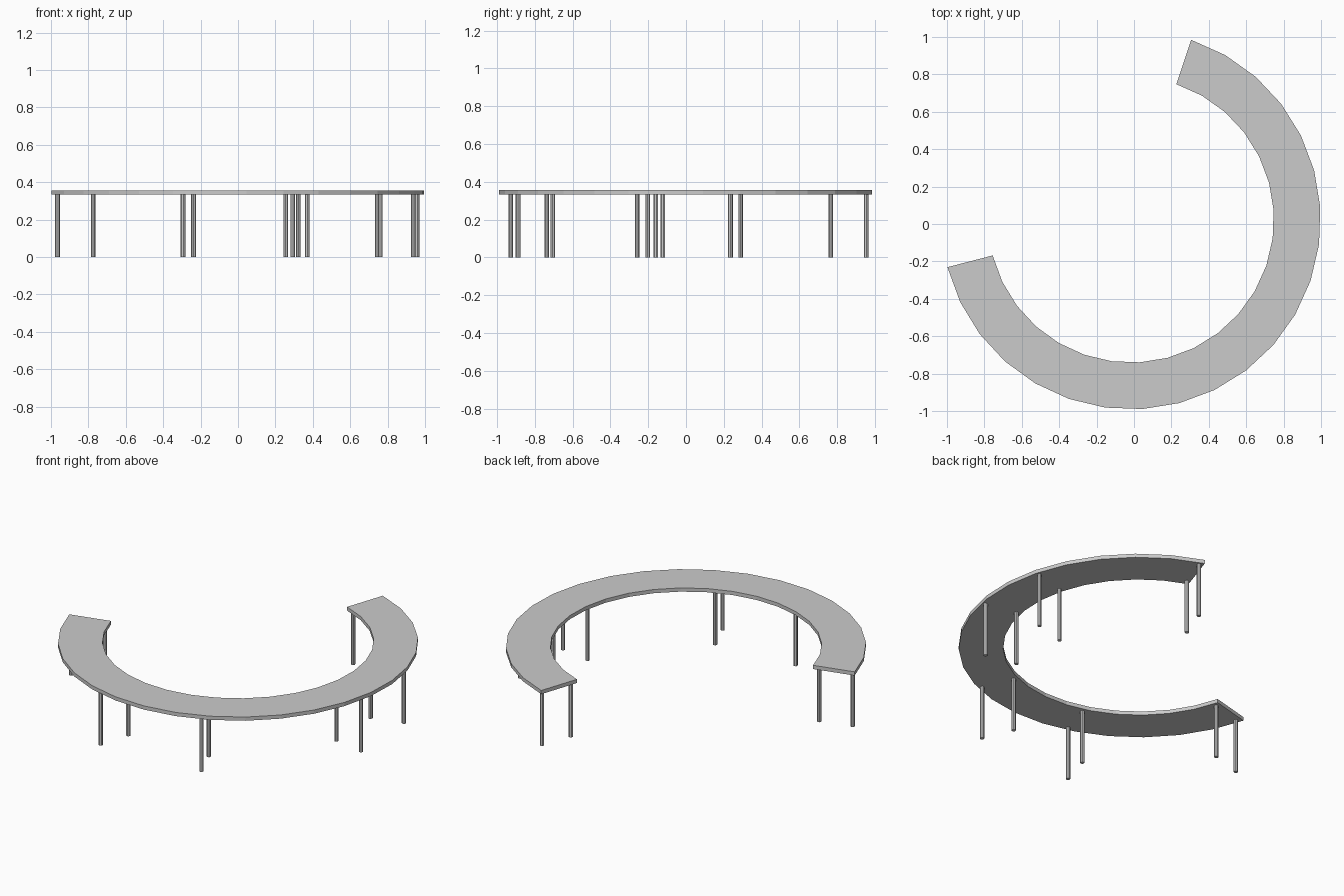
import bpy, bmesh
from math import radians, cos, sin

if "Cube" in bpy.data.objects:
    bpy.data.objects.remove(bpy.data.objects["Cube"])

CX, CY = -0.016, 0.023          # centre of the arc
R_OUT, R_IN = 1.014, 0.764      # bench seat radii
START, END, STEPS = 71.5, -165.5, 21
Z_LOW, Z_TOP = 0.333, 0.356


def polar(r, deg, z):
    a = radians(deg)
    return (CX + r * cos(a), CY + r * sin(a), z)


def add_object(name, bm):
    bmesh.ops.recalc_face_normals(bm, faces=bm.faces)
    mesh = bpy.data.meshes.new(name)
    bm.to_mesh(mesh)
    bm.free()
    obj = bpy.data.objects.new(name, mesh)
    bpy.context.collection.objects.link(obj)
    return obj


# Curved seat: a rectangular section swept round the arc
bm = bmesh.new()
rings = []
for i in range(STEPS + 1):
    deg = START + (END - START) * i / STEPS
    section = [(R_IN, Z_LOW), (R_OUT, Z_LOW), (R_OUT, Z_TOP), (R_IN, Z_TOP)]
    rings.append([bm.verts.new(polar(r, deg, z)) for r, z in section])
for a, b in zip(rings, rings[1:]):
    for k in range(4):
        n = (k + 1) % 4
        bm.faces.new((a[k], a[n], b[n], b[k]))
bm.faces.new(rings[0])
bm.faces.new(rings[-1])
add_object("curved_seat", bm)

# Legs: an inner and an outer post at each support angle
for i, deg in enumerate([70, 15.6, -10.6, -67, -106.3, -163.5]):
    for side, r in (("inner", 0.791), ("outer", 0.990)):
        bm = bmesh.new()
        bmesh.ops.create_cone(bm, cap_ends=True, segments=8, radius1=0.0125,
                              radius2=0.0125, depth=Z_LOW)
        leg = add_object(f"{side}_leg_{i + 1}", bm)
        leg.location = polar(r, deg, Z_LOW / 2)
        leg.rotation_euler.z = radians(deg + 22.5)
